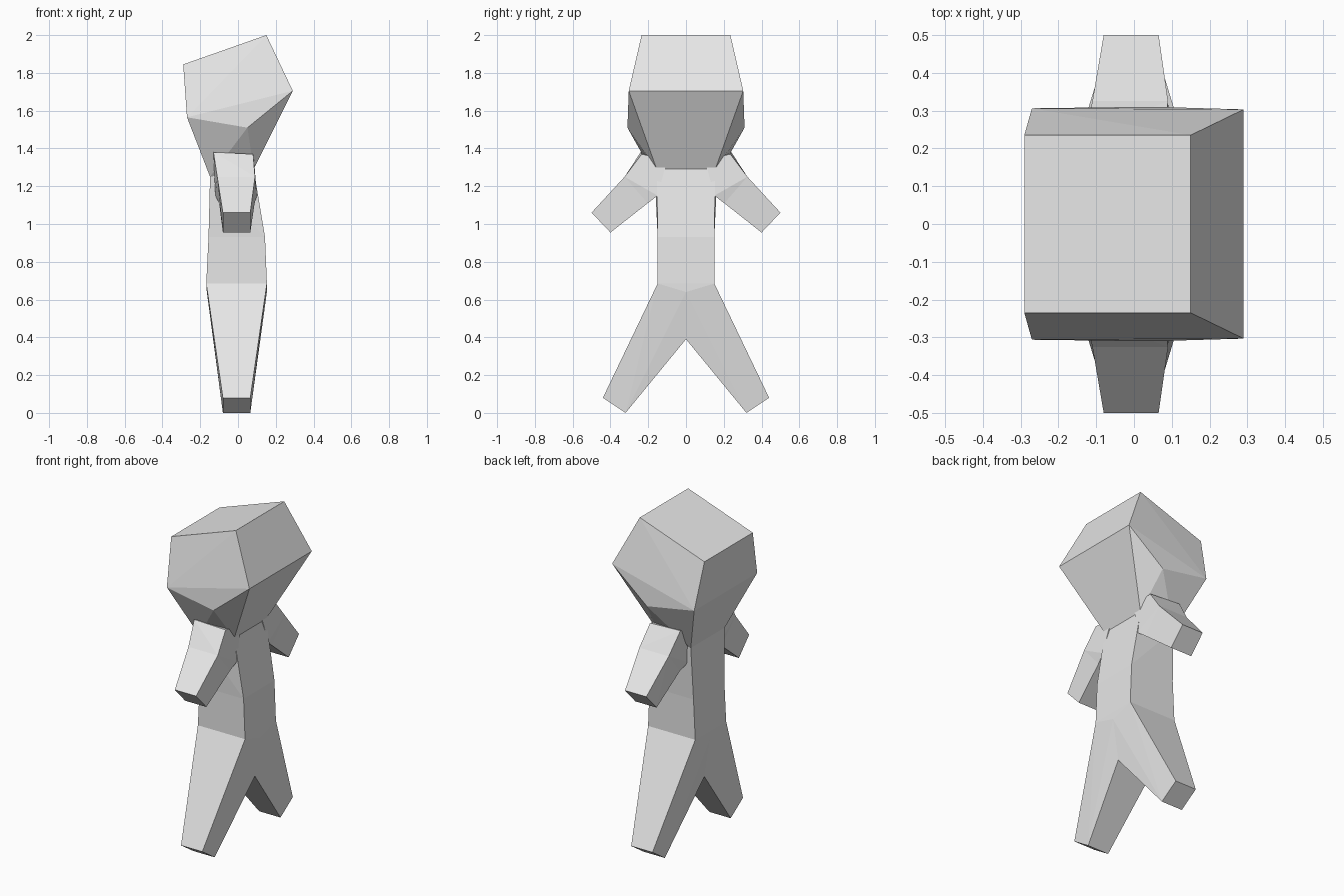
import bpy
import bmesh
from math import radians

cube = bpy.data.objects.get("Cube")
if cube:
    bpy.data.objects.remove(cube, do_unlink=True)

grey = bpy.data.materials.new("plain_grey")
grey.use_nodes = True
colour = (0.8, 0.8, 0.8, 1)
grey.diffuse_color = colour
grey.node_tree.nodes["Principled BSDF"].inputs["Base Color"].default_value = colour


def mirrored(points):
    """Repeat points on both sides of the body (y and -y)."""
    return [(x, s * y, z) for x, y, z in points for s in (1, -1)]


def widen(edges):
    """Turn (x low, x high, y, z) edges into their end points."""
    return [(x, y, z) for lo, hi, y, z in edges for x in (lo, hi)]


def solid(name, points, mirror=False):
    """Faceted convex block around the given corners."""
    bm = bmesh.new()
    verts = [bm.verts.new(p) for p in points]
    hull = bmesh.ops.convex_hull(bm, input=verts)
    inner = {g for g in hull["geom_interior"] if isinstance(g, bmesh.types.BMVert)}
    bmesh.ops.delete(bm, geom=list(inner), context="VERTS")
    bmesh.ops.dissolve_limit(bm, angle_limit=radians(1), verts=bm.verts, edges=bm.edges)
    bmesh.ops.recalc_face_normals(bm, faces=bm.faces)
    mesh = bpy.data.meshes.new(name)
    bm.to_mesh(mesh)
    bm.free()
    mesh.materials.append(grey)
    obj = bpy.data.objects.new(name, mesh)
    bpy.context.collection.objects.link(obj)
    if mirror:
        mod = obj.modifiers.new("Mirror", "MIRROR")
        mod.use_axis = (False, True, False)
        mod.use_mirror_merge = False
    return obj


# Head: tilted block narrowing to the neck
neck = [(-0.148, 0.165, 1.25), (0.083, 0.155, 1.29)]
head = [(-0.29, 0.235, 1.845), (0.15, 0.235, 2.0), (0.29, 0.303, 1.705),
        (0.05, 0.31, 1.51), (-0.27, 0.306, 1.565)]
solid("head", mirrored(head + neck))

# Torso: chest and waist
waist = widen([(-0.156, 0.143, 0.15, 0.93)])
hips = widen([(-0.168, 0.153, 0.15, 0.685)])
solid("chest", mirrored(neck + waist))
solid("waist", mirrored(waist + hips))

# Arms: shoulder block and forearm sharing the elbow
shoulder = [(-0.13, 0.24, 1.38), (0.08, 0.235, 1.37)]
root = widen([(-0.125, 0.085, 0.1, 1.34), (-0.12, 0.1, 0.15, 1.15)])
elbow = widen([(-0.11, 0.09, 0.325, 1.25), (-0.1, 0.088, 0.203, 1.11)])
hand = widen([(-0.08, 0.065, 0.5, 1.06), (-0.08, 0.065, 0.4, 0.955)])
solid("shoulder", shoulder + root + elbow, mirror=True)
solid("forearm", elbow + hand, mirror=True)

# Legs: spread blocks meeting at the crotch
crotch = widen([(-0.165, 0.153, 0, 0.64), (-0.125, 0.115, 0, 0.39)])
foot = widen([(-0.08, 0.065, 0.44, 0.08), (-0.08, 0.065, 0.32, 0)])
solid("leg", hips + widen([(-0.168, 0.153, 0, 0.685)]) + crotch + foot, mirror=True)
